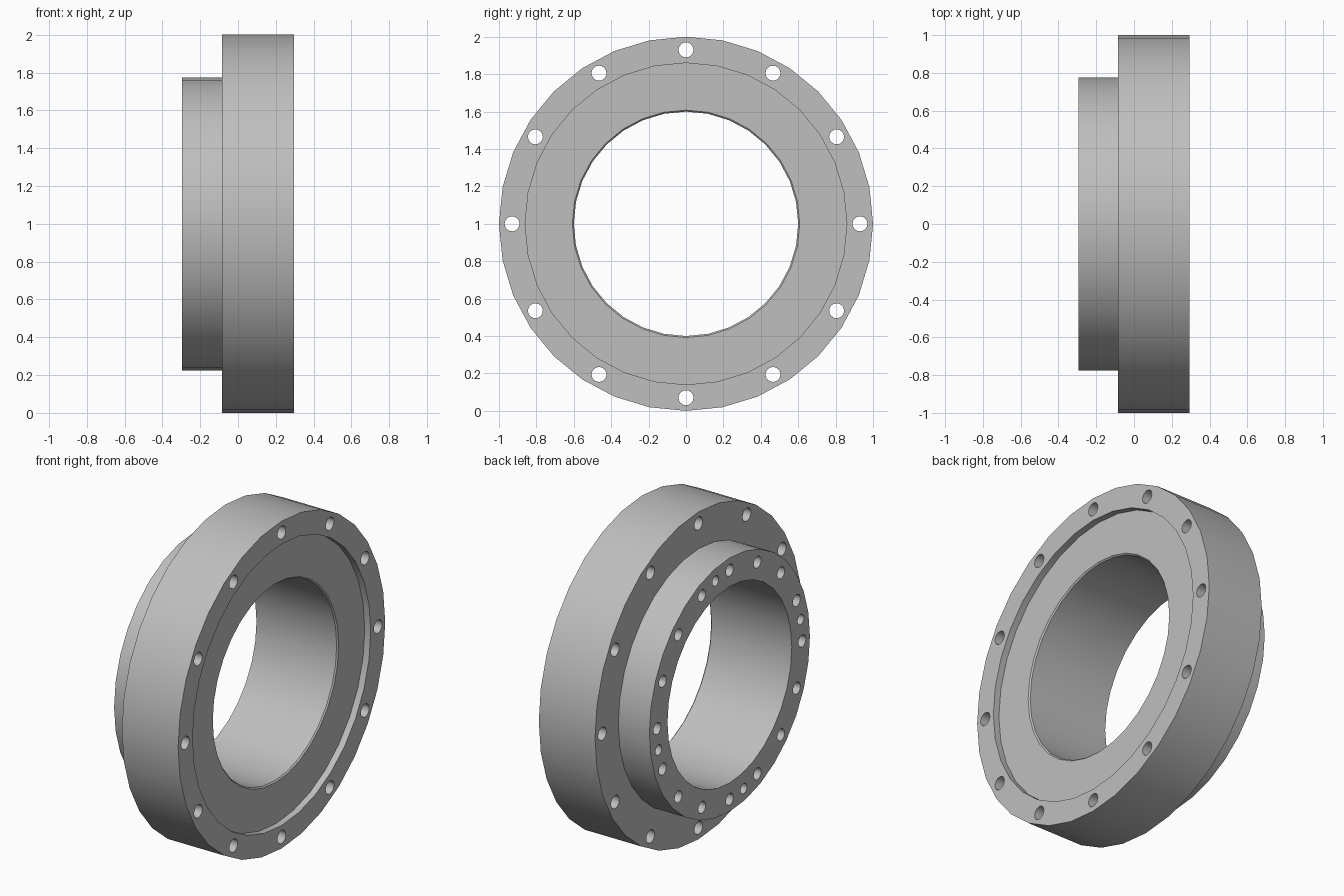
import bpy, bmesh
from math import sin, cos, pi, radians
from mathutils import Matrix

cube = bpy.data.objects.get("Cube")
if cube:
    bpy.data.objects.remove(cube, do_unlink=True)

SEGMENTS = 32
BACK, STEP, FRONT = -0.295, -0.085, 0.295
RECESS = 0.04
CHAMFER = 0.008
BORE, HUB, LIP, RIM = 0.6, 0.775, 0.86, 1.0

steel = bpy.data.materials.new("light_grey_steel")
steel.use_nodes = True
colour = (0.52, 0.52, 0.52, 1)
steel.diffuse_color = colour
steel.node_tree.nodes["Principled BSDF"].inputs["Base Color"].default_value = colour


def make_object(name, bm):
    bmesh.ops.recalc_face_normals(bm, faces=bm.faces)
    mesh = bpy.data.meshes.new(name)
    bm.to_mesh(mesh)
    bm.free()
    mesh.materials.append(steel)
    obj = bpy.data.objects.new(name, mesh)
    bpy.context.collection.objects.link(obj)
    return obj


def lathe(name, profile):
    """Turn a closed (x, radius) outline about the x axis, centred at z = 1."""
    bm = bmesh.new()
    rings = []
    for i in range(SEGMENTS):
        a = 2 * pi * i / SEGMENTS
        rings.append([bm.verts.new((x, r * sin(a), 1 + r * cos(a))) for x, r in profile])
    n = len(profile)
    for i, ring in enumerate(rings):
        following = rings[(i + 1) % SEGMENTS]
        for j in range(n):
            k = (j + 1) % n
            bm.faces.new((ring[j], ring[k], following[k], following[j]))
    return make_object(name, bm)


def add_holes(bm, count, start, circle, radius, x0, x1):
    """Add a circle of drill cylinders spanning x0 to x1."""
    for i in range(count):
        a = radians(start) + 2 * pi * i / count
        place = Matrix.Translation(((x0 + x1) / 2, circle * sin(a), 1 + circle * cos(a)))
        bmesh.ops.create_cone(bm, cap_ends=True, segments=16, radius1=radius,
                              radius2=radius, depth=x1 - x0,
                              matrix=place @ Matrix.Rotation(pi / 2, 4, 'Y'))


# Flange and hub turned as one body, with a shallow recess and chamfered bore
flange = lathe("flanged_ring", [
    (BACK, BORE), (BACK, HUB), (STEP, HUB), (STEP, RIM), (FRONT, RIM),
    (FRONT, LIP), (FRONT - RECESS, LIP), (FRONT - RECESS, BORE + CHAMFER),
    (FRONT - RECESS - CHAMFER, BORE)])

# Through holes in the flange, blind bolt and pin holes in the hub face
bm = bmesh.new()
add_holes(bm, 12, 0, 0.93, 0.04, STEP - 0.1, FRONT + 0.1)
add_holes(bm, 16, 0, 0.7, 0.036, BACK - 0.1, BACK + 0.15)
add_holes(bm, 4, 11.25, 0.7, 0.031, BACK - 0.1, BACK + 0.1)
drills = make_object("hole_cutter", bm)
drills.hide_render = True

cut = flange.modifiers.new("holes", 'BOOLEAN')
cut.operation = 'DIFFERENCE'
cut.solver = 'EXACT'
cut.object = drills

bpy.ops.object.select_all(action='DESELECT')
bpy.context.view_layer.objects.active = flange
flange.select_set(True)
bpy.ops.object.modifier_apply(modifier=cut.name)
bpy.data.objects.remove(drills, do_unlink=True)
bpy.ops.object.shade_smooth_by_angle(angle=radians(30))
